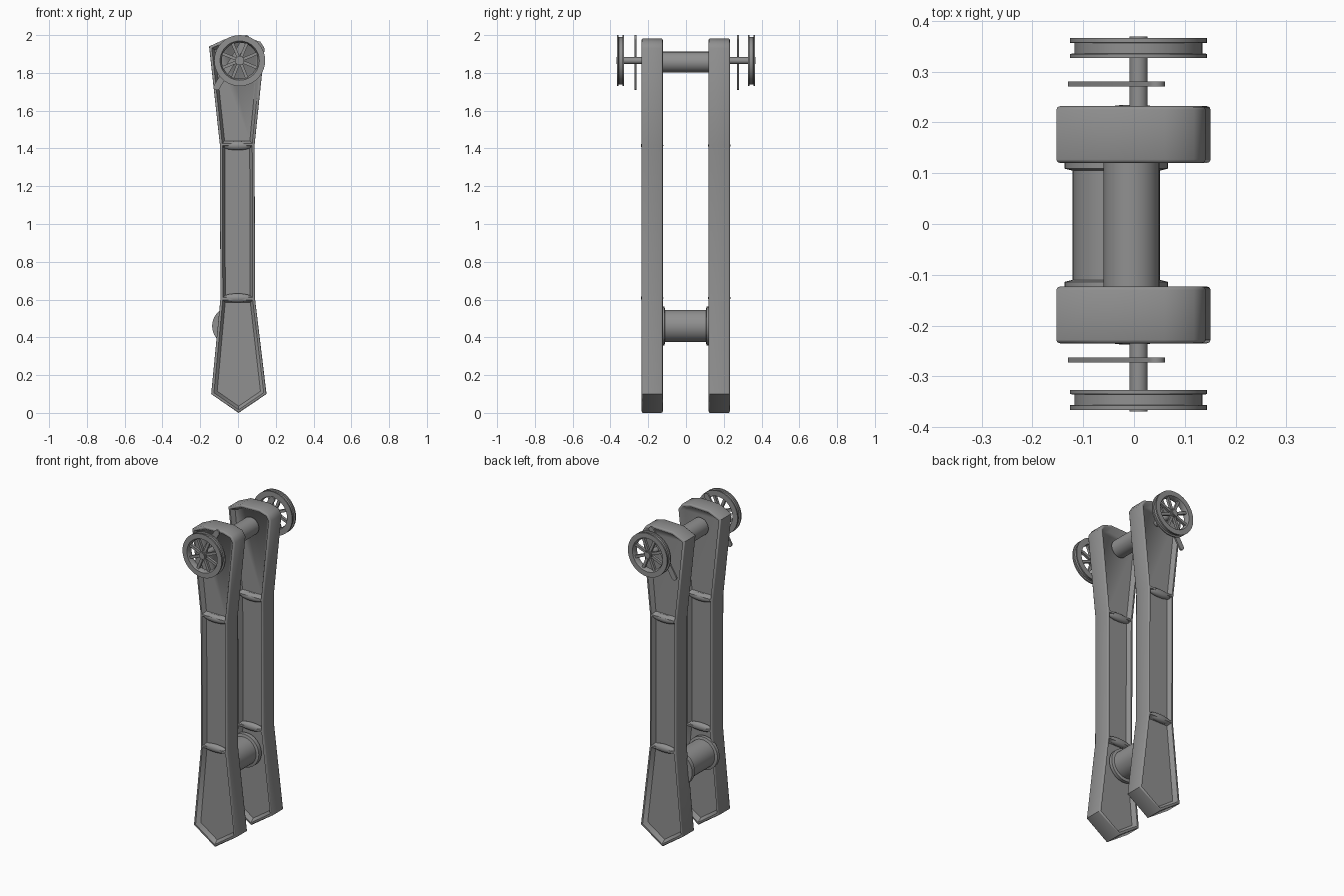
import bpy, bmesh, math
from mathutils import Vector, Matrix

cube = bpy.data.objects.get("Cube")
if cube:
    bpy.data.objects.remove(cube, do_unlink=True)

# Dark grey paint for every part
GREY = (0.28, 0.28, 0.28, 1)
paint = bpy.data.materials.new("dark_grey")
paint.use_nodes = True
paint.diffuse_color = GREY
paint.node_tree.nodes["Principled BSDF"].inputs["Base Color"].default_value = GREY


def finish(bm, name, angle=40):
    bmesh.ops.recalc_face_normals(bm, faces=bm.faces)
    mesh = bpy.data.meshes.new(name)
    bm.to_mesh(mesh)
    bm.free()
    mesh.materials.append(paint)
    ob = bpy.data.objects.new(name, mesh)
    bpy.context.collection.objects.link(ob)
    bpy.ops.object.select_all(action='DESELECT')
    ob.select_set(True)
    bpy.context.view_layer.objects.active = ob
    bpy.ops.object.shade_smooth_by_angle(angle=math.radians(angle))


def lathe(name, profile, center, closed=False, steps=40):
    """Spin (radius, y) points around a y-parallel axis at center (x, z)."""
    bm = bmesh.new()
    verts = [bm.verts.new((r, y, 0)) for r, y in profile]
    pairs = list(zip(verts, verts[1:]))
    if closed:
        pairs.append((verts[-1], verts[0]))
    edges = [bm.edges.new(p) for p in pairs]
    bmesh.ops.spin(bm, geom=verts + edges, cent=(0, 0, 0), axis=(0, 1, 0),
                   angle=math.tau, steps=steps)
    bmesh.ops.remove_doubles(bm, verts=bm.verts, dist=0.0001)
    bmesh.ops.translate(bm, verts=bm.verts, vec=(center[0], 0, center[1]))
    finish(bm, name)


def rod(name, radius, y0, y1, center):
    lathe(name, [(0, y0), (radius, y0), (radius, y1), (0, y1)], center)


def extrude_y(bm, depth):
    ext = bmesh.ops.extrude_face_region(bm, geom=bm.faces[:], use_keep_orig=True)
    moved = [g for g in ext["geom"] if isinstance(g, bmesh.types.BMVert)]
    bmesh.ops.translate(bm, verts=moved, vec=(0, depth, 0))
    bmesh.ops.recalc_face_normals(bm, faces=bm.faces)


# Outline of an arm, split into three panels at its two waists
LOW_L, LOW_R = (-0.093, 0.605), (0.09, 0.605)
HIGH_L, HIGH_R = (-0.096, 1.42), (0.088, 1.42)
PANELS = [
    [(0.003, 0), (0.151, 0.1), LOW_R, LOW_L, (-0.142, 0.1)],
    [LOW_L, LOW_R, HIGH_R, HIGH_L],
    [HIGH_L, HIGH_R, (0.141, 1.93), (0.118, 1.965), (0.06, 1.982),
     (-0.07, 1.978), (-0.153, 1.94)],
]
AXLE = (0.009, 1.865)
DRUM = (-0.035, 0.46)


def arm(name, y0, y1):
    bm = bmesh.new()
    for panel in PANELS:
        bm.faces.new([bm.verts.new((x, y0, z)) for x, z in panel])
    bmesh.ops.remove_doubles(bm, verts=bm.verts, dist=0.0001)
    extrude_y(bm, y1 - y0)
    # soften the outline on both broad sides
    rims = [e for e in bm.edges if e.calc_face_angle(0) > 1.5
            and abs(e.verts[0].co.y - e.verts[1].co.y) < 0.001]
    bmesh.ops.bevel(bm, geom=rims, offset=0.007, segments=2, profile=0.5,
                    affect='EDGES')
    # raised rim, then a sloped recess
    bm.normal_update()
    sides = [f for f in bm.faces if abs(f.normal.y) > 0.98]
    bmesh.ops.inset_individual(bm, faces=sides, thickness=0.008)
    bmesh.ops.inset_individual(bm, faces=sides, thickness=0.019, depth=-0.026)
    finish(bm, name, 56)


def cross_bar(name, y, z):
    bm = bmesh.new()
    bmesh.ops.create_uvsphere(bm, u_segments=20, v_segments=10, radius=1,
                              matrix=Matrix.Translation((-0.003, y, z))
                              @ Matrix.Diagonal((0.082, 0.02, 0.024, 1)))
    finish(bm, name)


def wheel(side, s):
    # grooved rim, hub and spokes
    rim = [(0.1, 0.327), (0.135, 0.327), (0.135, 0.335), (0.126, 0.336),
           (0.126, 0.356), (0.135, 0.357), (0.135, 0.366), (0.104, 0.366),
           (0.095, 0.348)]
    lathe(side + "_wheel_rim", [(r, y * s) for r, y in rim], AXLE, closed=True)
    rod(side + "_wheel_hub", 0.024, 0.335 * s, 0.364 * s, AXLE)
    bm = bmesh.new()
    for i in range(8):
        spin = Matrix.Rotation(math.tau * (i + 0.5) / 8, 4, 'Y')
        place = Matrix.Translation((AXLE[0], 0.348 * s, AXLE[1]))
        bmesh.ops.create_cube(bm, size=1, matrix=place @ spin
                              @ Matrix.Translation((0, 0, 0.06))
                              @ Matrix.Diagonal((0.016, 0.016, 0.085, 1)))
    finish(bm, side + "_wheel_spokes")


def lever(name, y):
    # flat slanted strip with rounded ends, behind the wheel
    a, b = Vector((-0.113, 1.725)), Vector((0.044, 1.983))
    turn = math.atan2(b.y - a.y, b.x - a.x)
    bm = bmesh.new()
    verts = []
    for end, start in ((b, -math.pi / 2), (a, math.pi / 2)):
        for i in range(9):
            t = turn + start + math.pi * i / 8
            verts.append(bm.verts.new((end.x + 0.017 * math.cos(t), y - 0.005,
                                       end.y + 0.017 * math.sin(t))))
    bm.faces.new(verts)
    extrude_y(bm, 0.01)
    finish(bm, name)


# Front and back assemblies: side, sign, inner and outer arm face, lever
for side, s, inner, outer, lever_y in (("front", -1, 0.123, 0.235, 0.268),
                                       ("back", 1, 0.12, 0.232, 0.276)):
    arm(side + "_arm", inner * s, outer * s)
    for level, z in (("lower", 0.608), ("upper", 1.415)):
        cross_bar(f"{side}_{level}_outer_bar", (outer - 0.017) * s, z)
        cross_bar(f"{side}_{level}_inner_bar", (inner + 0.017) * s, z)
    wheel(side, s)
    lever(side + "_lever", lever_y * s)

# Shafts joining the two arms
rod("wheel_axle", 0.018, -0.369, 0.369, AXLE)
rod("upper_shaft", 0.055, -0.135, 0.135, (-0.005, 1.857))
lathe("lower_drum", [(0, -0.135), (0.102, -0.135), (0.102, -0.114), (0.086, -0.11),
                     (0.086, 0.105), (0.102, 0.109), (0.102, 0.135), (0, 0.135)],
      DRUM)
